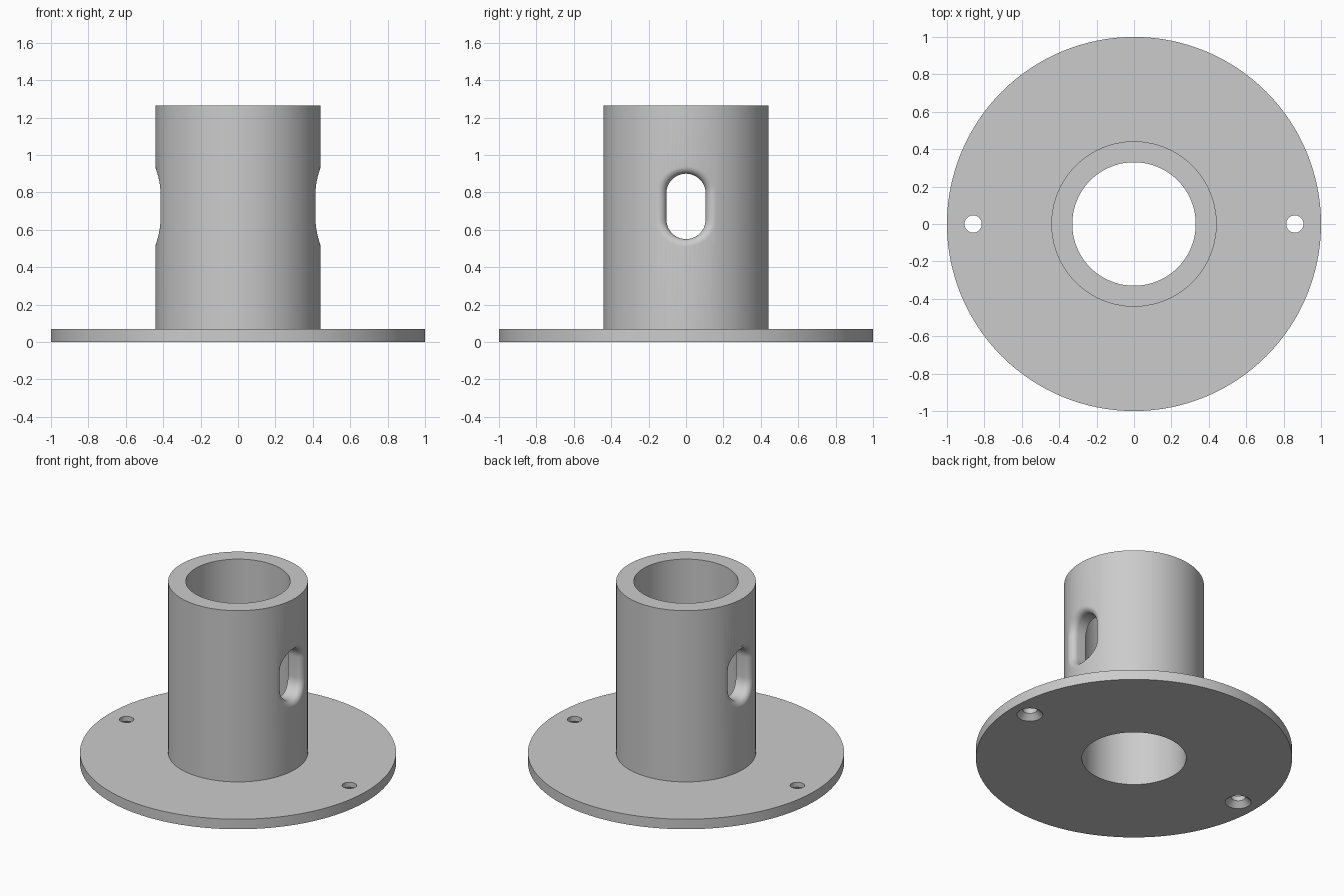
import bpy, bmesh
from math import sin, cos, pi, sqrt
from mathutils import Vector

cube = bpy.data.objects.get("Cube")
if cube:
    bpy.data.objects.remove(cube, do_unlink=True)

SEGMENTS = 128
TUBE_R, BORE_R = 0.442, 0.33
PLATE_H, HEIGHT = 0.07, 1.265
SLOT_R, SLOT_LOW, SLOT_HIGH, FILLET = 0.105, 0.655, 0.795, 0.04

grey = bpy.data.materials.new("plain grey")
grey.use_nodes = True
colour = (0.6, 0.6, 0.6, 1)
grey.diffuse_color = colour
grey.node_tree.nodes["Principled BSDF"].inputs["Base Color"].default_value = colour


def bridge(bm, a, b):
    n = len(a)
    for i in range(n):
        j = (i + 1) % n
        bm.faces.new((a[i], a[j], b[j], b[i]))


def finish(bm, name):
    bmesh.ops.recalc_face_normals(bm, faces=bm.faces)
    mesh = bpy.data.meshes.new(name)
    bm.to_mesh(mesh)
    bm.free()
    mesh.materials.append(grey)
    obj = bpy.data.objects.new(name, mesh)
    bpy.context.collection.objects.link(obj)
    return obj


def circle(bm, radius, z, segments, x=0):
    return [bm.verts.new((x + radius * cos(2 * pi * i / segments),
                          radius * sin(2 * pi * i / segments), z))
            for i in range(segments)]


def loft(bm, rings):
    for a, b in zip(rings, rings[1:]):
        bridge(bm, a, b)
    bm.faces.new(rings[0])
    bm.faces.new(rings[-1])


# Flange and tube, turned from one closed profile
bm = bmesh.new()
profile = [(BORE_R, 0), (1, 0), (1, PLATE_H), (TUBE_R, PLATE_H),
           (TUBE_R, HEIGHT), (BORE_R, HEIGHT)]
rings = [circle(bm, r, z, SEGMENTS) for r, z in profile]
for a, b in zip(rings, rings[1:] + rings[:1]):
    bridge(bm, a, b)
body = finish(bm, "flanged_tube")

# Countersunk screw hole cutters
bm = bmesh.new()
for x in (-0.86, 0.86):
    steps = [(0.082, -0.05), (0.082, 0), (0.046, 0.036), (0.046, 0.15)]
    loft(bm, [circle(bm, r, z, 48, x) for r, z in steps])
screw_cutter = finish(bm, "screw_hole_cutter")

# Side slot cutters, flaring outward with a rolled rim
outline = []
for start, z in ((0, SLOT_HIGH), (pi, SLOT_LOW)):
    for i in range(25):
        a = start + pi * i / 24
        outline.append((Vector((0, cos(a), sin(a))), Vector((0, 0, z))))

bm = bmesh.new()
for side in (-1, 1):
    columns = []
    for normal, middle in outline:
        centre = middle + normal * (SLOT_R + FILLET)
        centre.x = sqrt((TUBE_R - FILLET) ** 2 - centre.y ** 2)
        outward = Vector((centre.x, centre.y, 0)).normalized()
        wall = middle + normal * SLOT_R
        wall.x = 0.2
        column = [wall]
        for k in range(9):
            swing = (-normal).slerp(outward, k / 8)
            column.append(centre + swing * FILLET)
        column.append(centre + outward * (FILLET + 0.1))
        columns.append(column)
    rings = [[bm.verts.new((side * p.x, p.y, p.z)) for p in ring]
             for ring in zip(*columns)]
    loft(bm, rings)
slot_cutter = finish(bm, "slot_cutter")

# Cut the holes and slots
bpy.ops.object.select_all(action='DESELECT')
bpy.context.view_layer.objects.active = body
body.select_set(True)
for cutter in (screw_cutter, slot_cutter):
    cutter.hide_render = True
    mod = body.modifiers.new("cut", 'BOOLEAN')
    mod.operation = 'DIFFERENCE'
    mod.solver = 'EXACT'
    mod.object = cutter
    bpy.ops.object.modifier_apply(modifier=mod.name)
    bpy.data.objects.remove(cutter, do_unlink=True)

bpy.ops.object.shade_smooth_by_angle(angle=pi / 6)
